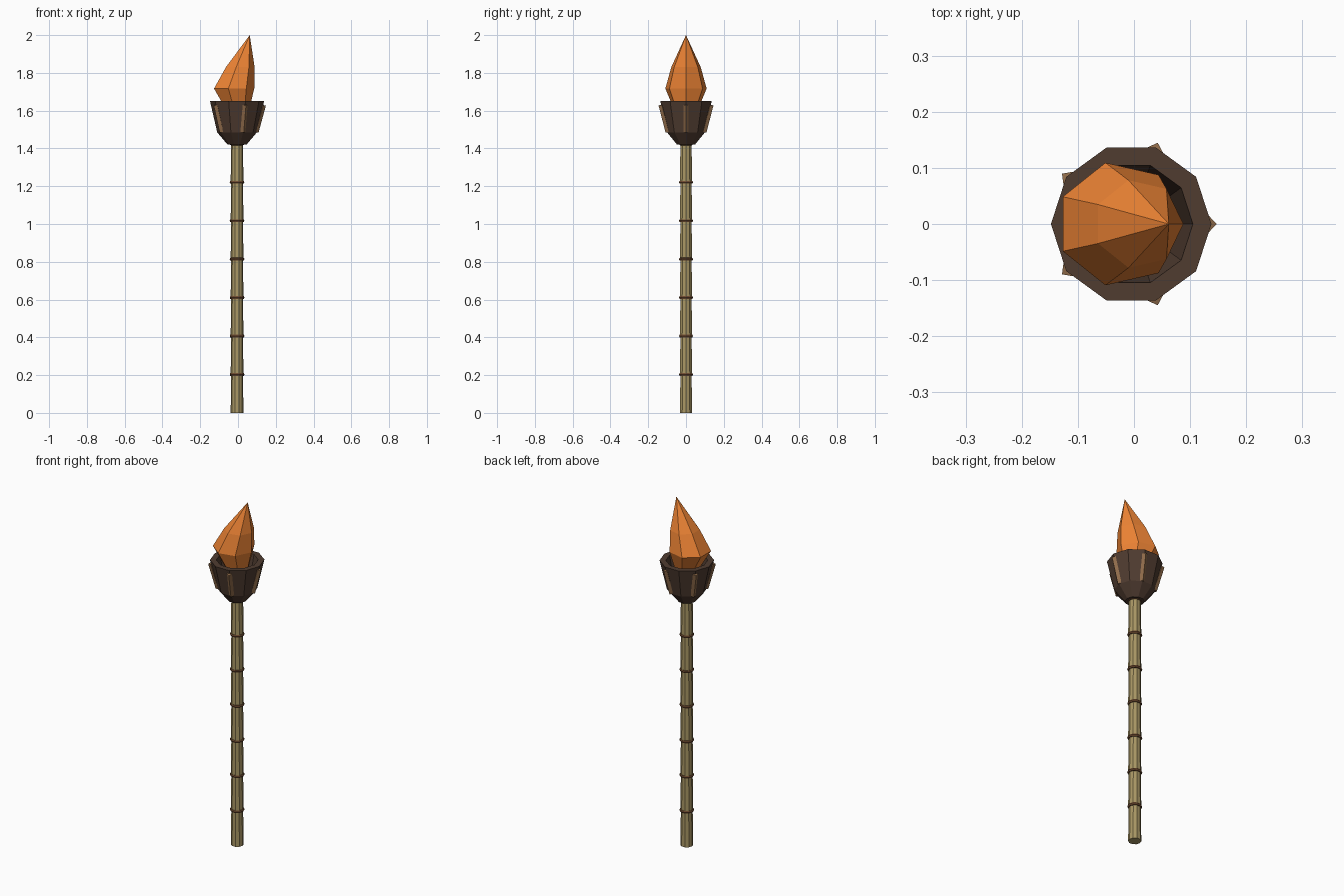
import bpy, math
from mathutils import Vector

if "Cube" in bpy.data.objects:
    bpy.data.objects.remove(bpy.data.objects["Cube"])

CX = -0.005  # shared axis of pole and bowl


def material(name, rgb):
    m = bpy.data.materials.new(name)
    m.diffuse_color = (*rgb, 1)
    m.use_nodes = True
    m.node_tree.nodes["Principled BSDF"].inputs["Base Color"].default_value = m.diffuse_color
    return m


BAMBOO = material("bamboo", (0.40, 0.31, 0.13))
CORD = material("cord", (0.16, 0.07, 0.03))
BOWL = material("dark_wood", (0.08, 0.045, 0.03))
RIB = material("rib_wood", (0.28, 0.15, 0.07))
FIRE = material("fire", (0.85, 0.23, 0.035))


def loft(name, sides, rings, mat, closed=False):
    """Skin stacked polygons given as (centre x, radius, z); radius 0 makes a tip."""
    verts, loops, faces = [], [], []
    for x, r, z in rings:
        n = sides if r > 0 else 1
        loops.append([len(verts) + i for i in range(n)])
        for i in range(n):
            a = math.tau * i / sides
            verts.append((x + r * math.cos(a), r * math.sin(a), z))
    pairs = list(zip(loops, loops[1:]))
    if closed:
        pairs.append((loops[-1], loops[0]))
    for low, high in pairs:
        for i in range(sides):
            j = (i + 1) % sides
            if len(high) == 1:
                faces.append((low[i], low[j], high[0]))
            else:
                faces.append((low[i], low[j], high[j], high[i]))
    if not closed:
        faces.append(loops[0][::-1])
        if len(loops[-1]) > 1:
            faces.append(loops[-1])
    mesh = bpy.data.meshes.new(name)
    mesh.from_pydata(verts, [], faces)
    mesh.materials.append(mat)
    obj = bpy.data.objects.new(name, mesh)
    bpy.context.collection.objects.link(obj)
    return obj


# Bamboo pole: tapered segments with a cord ring at each joint
STEP = 0.2035
for k in range(7):
    z = k * STEP
    loft(f"pole_segment_{k + 1}", 10, [(CX, 0.034, z), (CX, 0.031, z + STEP)], BAMBOO)
    t = z + STEP
    loft(f"joint_ring_{k + 1}", 10,
         [(CX, 0.030, t - 0.008), (CX, 0.036, t - 0.007), (CX, 0.039, t),
          (CX, 0.036, t + 0.007), (CX, 0.030, t + 0.008)], CORD)

# Hollow bowl: outside wall, rim, inside wall and floor
loft("bowl", 10,
     [(CX, 0.05, 1.42), (CX, 0.105, 1.485), (CX, 0.143, 1.65),
      (CX, 0.110, 1.65), (CX, 0.083, 1.50)], BOWL)

# Five square ribs set edge-out into the bowl wall
for k in range(5):
    a = math.tau * k / 5
    out = Vector((math.cos(a), math.sin(a), 0))
    low = out * 0.100 + Vector((CX, 0, 1.487))
    high = out * 0.139 + Vector((CX, 0, 1.63))
    axis = high - low
    rib = loft(f"bowl_rib_{k + 1}", 4,
               [(0, 0.014, -axis.length / 2), (0, 0.014, axis.length / 2)], RIB)
    rib.location = (low + high) / 2
    rib.rotation_euler = (0, math.atan2(0.039, 0.143), a)

# Seven-sided flame leaning towards +x
loft("flame", 7,
     [(0.003, 0.045, 1.56), (-0.026, 0.112, 1.717), (0.008, 0.080, 1.83),
      (0.062, 0, 2.0)], FIRE)
